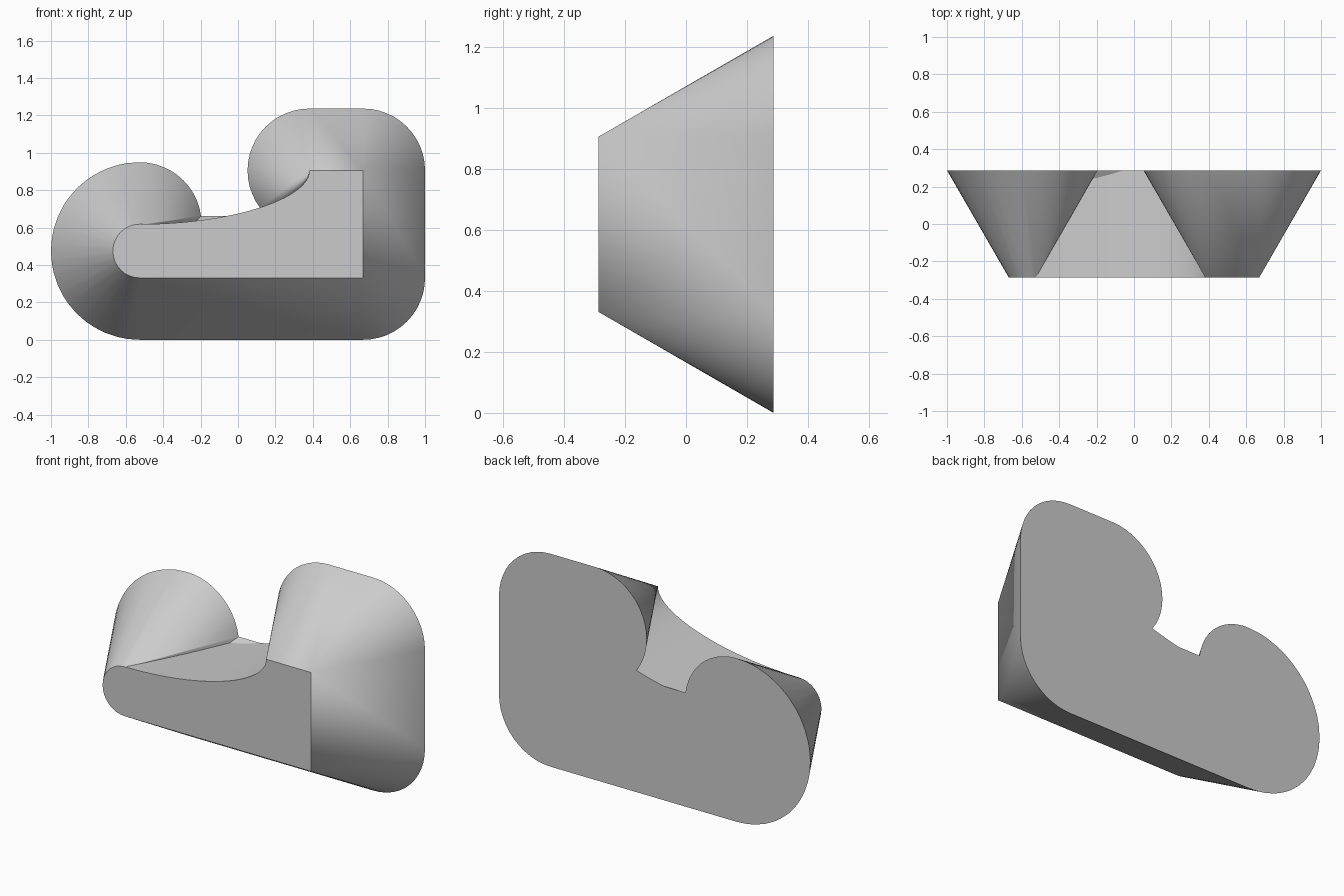
import bpy, bmesh
from math import sin, cos, pi
from mathutils import Vector

if "Cube" in bpy.data.objects:
    bpy.data.objects.remove(bpy.data.objects["Cube"])

D = 0.287            # half depth, front face at -D, back face at +D
R = 0.331            # outward spread of the sloping sides at the back
X1, Z0, Z1 = 0.669, 0.331, 0.905
CX, CR = -0.5255, 0.1435
XT = 0.382
SEG = 48


def make_object(name, bm):
    bmesh.ops.recalc_face_normals(bm, faces=bm.faces[:])
    me = bpy.data.meshes.new(name)
    bm.to_mesh(me)
    bm.free()
    ob = bpy.data.objects.new(name, me)
    bpy.context.collection.objects.link(ob)
    return ob


def flare(name, pts):
    """Convex solid: front points, each spreading into a circle at the back."""
    bm = bmesh.new()
    for x, z in pts:
        bm.verts.new((x, -D, z))
        for i in range(SEG):
            a = 2 * pi * i / SEG
            bm.verts.new((x + R * cos(a), D, z + R * sin(a)))
    bmesh.ops.remove_doubles(bm, verts=bm.verts[:], dist=1e-5)
    res = bmesh.ops.convex_hull(bm, input=bm.verts[:])
    junk = {g for g in res["geom_interior"] + res["geom_unused"]
            if isinstance(g, bmesh.types.BMVert)}
    bmesh.ops.delete(bm, geom=list(junk), context='VERTS')
    bmesh.ops.dissolve_limit(bm, angle_limit=0.001, verts=bm.verts[:], edges=bm.edges[:])
    return make_object(name, bm)


# Front outline: straight sides, concave seat curve and round end
round_end = [(CX + CR * cos(a), Z0 + CR + CR * sin(a))
             for a in (pi / 2 + pi * i / 16 for i in range(17))]
b = [Vector(p) for p in ((XT, Z1), (XT, 0.75), (-0.05, Z0 + 2 * CR), (CX, Z0 + 2 * CR))]
seat_curve = []
for i in range(24):
    t = i / 24
    s = 1 - t
    seat_curve.append(tuple(s**3 * b[0] + 3 * s*s*t * b[1] + 3 * s*t*t * b[2] + t**3 * b[3]))
outline = [(X1, Z0), (X1, Z1)] + seat_curve + round_end

# Straight core
bm = bmesh.new()
face = bm.faces.new([bm.verts.new((x, -D, z)) for x, z in outline])
ext = bmesh.ops.extrude_face_region(bm, geom=[face])
bmesh.ops.translate(bm, vec=(0, 2 * D, 0),
                    verts=[g for g in ext["geom"] if isinstance(g, bmesh.types.BMVert)])
body = make_object("tapered_hook_body", bm)

# Sloping flares along each outer side, merged into the core
parts = [
    flare("base_flare", [(CX, Z0), (X1, Z0)]),
    flare("right_flare", [(X1, Z0), (X1, Z1)]),
    flare("top_flare", [(X1, Z1), (XT, Z1)]),
    flare("round_end_flare", round_end),
]
bpy.context.view_layer.objects.active = body
body.select_set(True)
for p in parts:
    m = body.modifiers.new("merge", 'BOOLEAN')
    m.operation, m.solver, m.object = 'UNION', 'EXACT', p
    bpy.ops.object.modifier_apply(modifier=m.name)
    bpy.data.objects.remove(p)

bpy.ops.object.shade_smooth_by_angle(angle=0.35)
